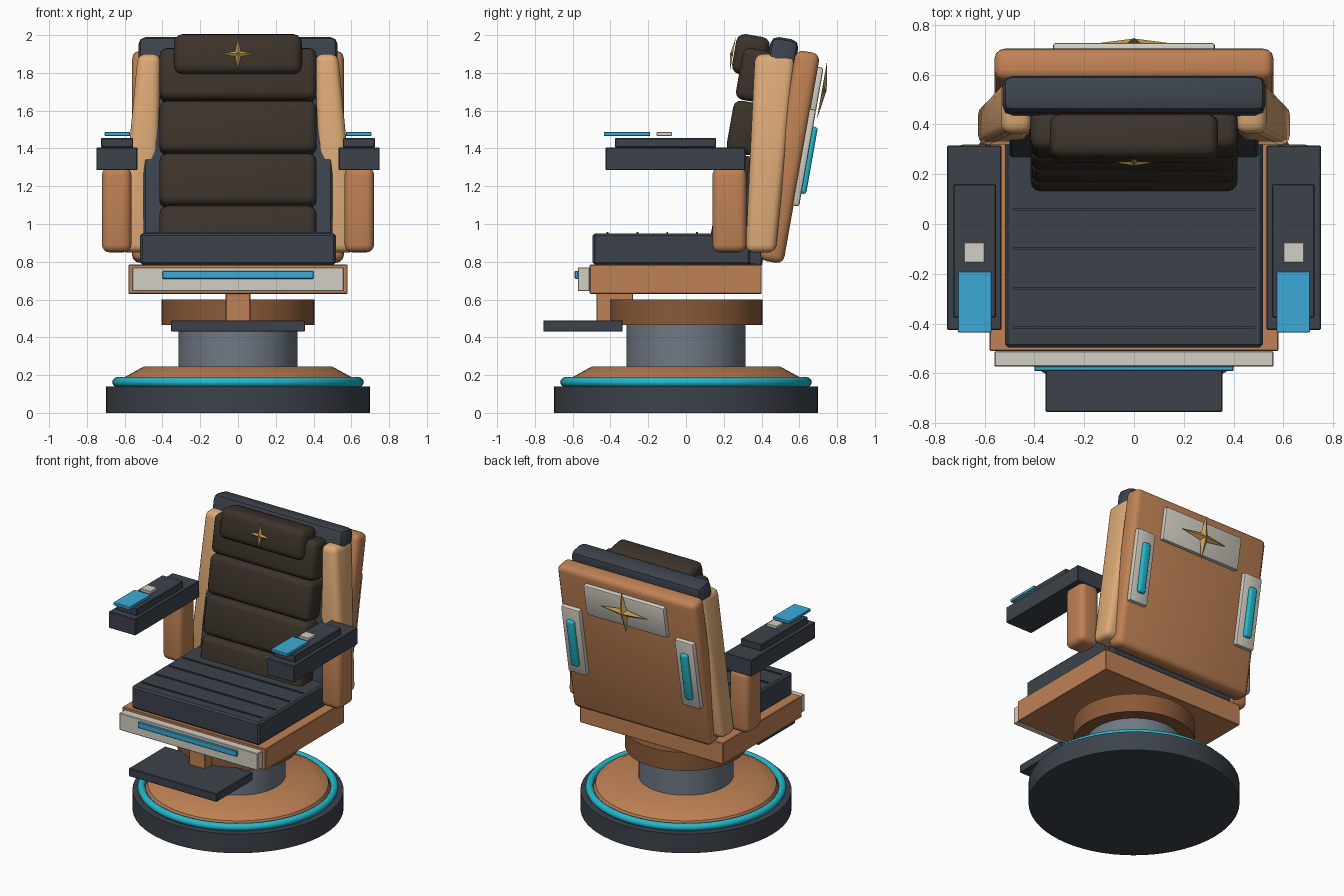
import bpy, bmesh, math
from mathutils import Matrix, Vector

cube = bpy.data.objects.get("Cube")
if cube:
    bpy.data.objects.remove(cube, do_unlink=True)


def material(name, r, g, b):
    m = bpy.data.materials.new(name)
    m.use_nodes = True
    m.diffuse_color = (r, g, b, 1)
    m.node_tree.nodes["Principled BSDF"].inputs["Base Color"].default_value = (r, g, b, 1)
    return m


slate = material("dark slate", .045, .055, .07)
copper = material("copper", .52, .22, .09)
tan = material("light tan", .72, .40, .18)
bronze = material("dark bronze", .25, .10, .04)
ivory = material("ivory trim", .65, .62, .55)
blue = material("panel blue", .045, .40, .68)
cyan = material("glow cyan", .017, .48, .60)
steel = material("steel grey", .16, .19, .23)
brown = material("brown leather", .045, .033, .024)
gold = material("gold", .58, .36, .10)

TILT = Matrix.Rotation(math.radians(-10), 4, 'X')  # backrest recline


def finish(name, bm, mat, bevel=0, segments=2, tilted=False):
    bmesh.ops.recalc_face_normals(bm, faces=bm.faces)
    if bevel:
        bmesh.ops.bevel(bm, geom=list(bm.edges), offset=bevel, segments=segments,
                        profile=.5, affect='EDGES', clamp_overlap=True)
    if tilted:
        bm.transform(TILT)
    mesh = bpy.data.meshes.new(name)
    bm.to_mesh(mesh)
    bm.free()
    obj = bpy.data.objects.new(name, mesh)
    bpy.context.collection.objects.link(obj)
    mesh.materials.append(mat)
    bpy.ops.object.select_all(action='DESELECT')
    obj.select_set(True)
    bpy.context.view_layer.objects.active = obj
    bpy.ops.object.shade_smooth_by_angle(angle=math.radians(35))
    return obj


def box(name, mat, x, y, z, bevel=.004, segments=1, tilted=False):
    """Box from (min, max) spans."""
    bm = bmesh.new()
    bmesh.ops.create_cube(bm, size=1)
    for v in bm.verts:
        v.co = [span[0] if c < 0 else span[1] for span, c in zip((x, y, z), v.co)]
    return finish(name, bm, mat, bevel, segments, tilted)


def pair(name, mat, x, y, z, **kw):
    """Mirrored left and right boxes."""
    box("left_" + name, mat, x, y, z, **kw)
    box("right_" + name, mat, (-x[1], -x[0]), y, z, **kw)


def lathe(name, mat, profile, steps=64):
    bm = bmesh.new()
    verts = [bm.verts.new((r, 0, z)) for r, z in profile]
    edges = [bm.edges.new(p) for p in zip(verts, verts[1:])]
    bmesh.ops.spin(bm, geom=verts + edges, axis=(0, 0, 1), cent=(0, 0, 0),
                   angle=math.tau, steps=steps, use_duplicate=False)
    bmesh.ops.remove_doubles(bm, verts=bm.verts, dist=1e-5)
    return finish(name, bm, mat)


def star(name, centre, half_width, half_height, depth):
    """Four-pointed star with a raised centre, in the tilted frame."""
    bm = bmesh.new()
    c = Vector(centre)
    rim = []
    for i in range(8):
        a = i * math.pi / 4
        s = 1 if i % 2 == 0 else .22
        rim.append(bm.verts.new(c + Vector((math.cos(a) * half_width * s, 0,
                                            math.sin(a) * half_height * s))))
    peak = bm.verts.new(c + Vector((0, depth, 0)))
    for i in range(8):
        bm.faces.new((rim[i], rim[(i + 1) % 8], peak))
    bm.faces.new(rim)
    return finish(name, bm, gold, tilted=True)


# Pedestal
lathe("base_disc", slate, [(0, 0), (.70, 0), (.70, .14), (0, .14)])
lathe("base_dome", copper, [(0, .14), (.62, .14), (.60, .19), (.50, .245), (0, .245)])
ring = [(.64 + .026 * math.cos(i * math.tau / 12), .163 + .026 * math.sin(i * math.tau / 12))
        for i in range(13)]
lathe("base_light_ring", cyan, ring)
lathe("pillar", steel, [(0, .24), (.315, .24), (.315, .47), (0, .47)])
lathe("swivel_collar", bronze, [(0, .465), (.405, .465), (.405, .60), (0, .60)])

# Seat
box("seat_pan", copper, (-.58, .58), (-.51, .40), (.63, .785))
box("seat_trim", ivory, (-.56, .56), (-.573, -.51), (.645, .77))
box("seat_light", blue, (-.40, .40), (-.59, -.57), (.71, .752))
box("seat_cushion", slate, (-.518, .518), (-.495, .34), (.785, .95), bevel=.012)
for i in range(4):
    y = -.415 + i * .158
    box(f"seat_seam_{i + 1}", slate, (-.485, .485), (y - .005, y + .005), (.945, .957), bevel=0)
box("footrest_post", copper, (-.065, .065), (-.475, -.28), (.48, .64))
box("footrest", slate, (-.355, .355), (-.755, -.335), (.43, .49))

# Armrests
pair("arm_post", copper, (.565, .72), (.14, .32), (.85, 1.30), bevel=.04, segments=4)
pair("armrest", slate, (.533, .75), (-.425, .315), (1.285, 1.405))
pair("armrest_pad", slate, (.555, .725), (-.375, .16), (1.405, 1.455))
pair("control_screen", blue, (.572, .706), (-.435, -.19), (1.466, 1.487), bevel=.002)
pair("control_button", ivory, (.60, .682), (-.155, -.075), (1.466, 1.487), bevel=.002)

# Backrest shell and padding, reclined
box("back_shell", copper, (-.56, .56), (.24, .37), (.865, 1.995), .04, 3, True)
box("back_liner", slate, (-.50, .50), (.10, .26), (.83, 1.85), .01, 1, True)
box("back_collar", slate, (-.528, .528), (.10, .25), (1.77, 2.045), .04, 2, True)
for i in range(4):
    b = .835 + i * .283
    box(f"back_roll_{i + 1}", brown, (-.415, .415), (-.035, .13), (b, b + .278), .04, 3, True)
box("headrest", brown, (-.338, .338), (-.08, .10), (1.815, 2.03), .045, 3, True)
star("headrest_star", (0, -.085, 1.915), .09, .092, -.015)

# Side bolsters: taper inward and lean back toward the top
for side, s in (("left", 1), ("right", -1)):
    bm = bmesh.new()
    bmesh.ops.create_cube(bm, size=1)
    for v in bm.verts:
        outer, back, top = (c > 0 for c in v.co)
        if top:
            v.co = (s * (.53 if outer else .41), .58 if back else .365, 1.90)
        else:
            v.co = (s * (.63 if outer else .43), .475 if back else .315, .85)
    finish(side + "_bolster", bm, tan, .04, 3)

# Rear panels
box("rear_plate", ivory, (-.325, .325), (.36, .40), (1.69, 1.925), .01, 2, True)
star("rear_star", (0, .412, 1.81), .19, .16, .025)
pair("rear_light_plate", ivory, (.385, .535), (.35, .40), (1.18, 1.70), bevel=.012, segments=2, tilted=True)
pair("rear_light", cyan, (.43, .49), (.39, .425), (1.25, 1.61), bevel=.015, segments=3, tilted=True)
